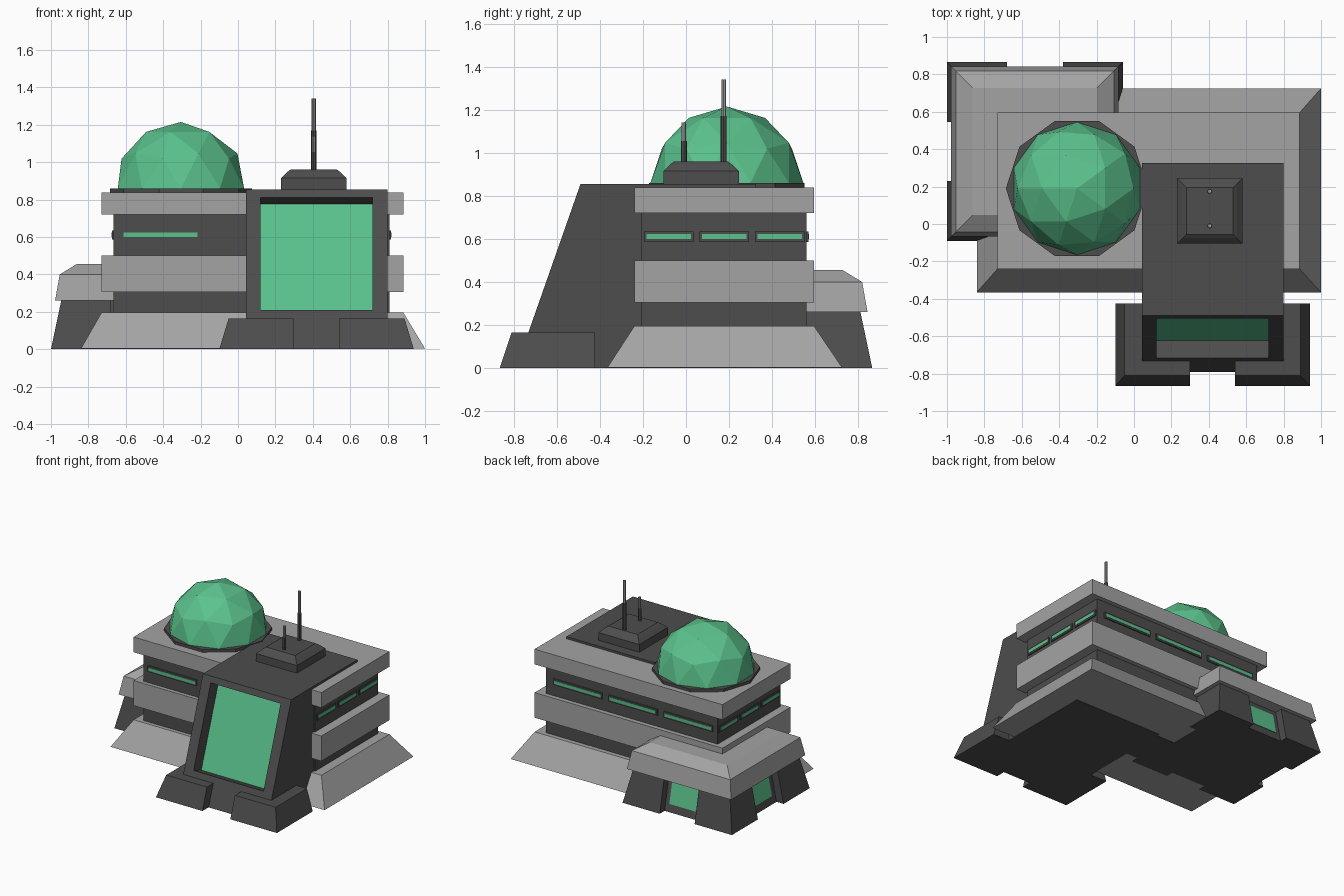
import bpy, bmesh, math
from mathutils import Vector

cube = bpy.data.objects.get("Cube")
if cube:
    bpy.data.objects.remove(cube, do_unlink=True)


def material(name, rgb):
    m = bpy.data.materials.new(name)
    m.use_nodes = True
    m.diffuse_color = (*rgb, 1)
    m.node_tree.nodes["Principled BSDF"].inputs["Base Color"].default_value = (*rgb, 1)
    return m


LIGHT = material("light_grey", (0.37, 0.37, 0.37))
DARK = material("dark_grey", (0.075, 0.075, 0.075))
GREEN = material("green_glass", (0.105, 0.54, 0.265))


def finish(name, bm, *mats):
    bmesh.ops.recalc_face_normals(bm, faces=bm.faces)
    mesh = bpy.data.meshes.new(name)
    bm.to_mesh(mesh)
    bm.free()
    for m in mats:
        mesh.materials.append(m)
    ob = bpy.data.objects.new(name, mesh)
    bpy.context.collection.objects.link(ob)
    return ob


def loft(name, levels, mat):
    """Stack of rectangles, each (x0, x1, y0, y1, z)."""
    bm = bmesh.new()
    rings = [[bm.verts.new(p) for p in ((a, c, z), (b, c, z), (b, d, z), (a, d, z))]
             for a, b, c, d, z in levels]
    bm.faces.new(rings[0])
    bm.faces.new(rings[-1])
    for lo, hi in zip(rings, rings[1:]):
        for i in range(4):
            j = (i + 1) % 4
            bm.faces.new((lo[i], lo[j], hi[j], hi[i]))
    return finish(name, bm, mat)


def box(name, x0, x1, y0, y1, z0, z1, mat):
    return loft(name, [(x0, x1, y0, y1, z0), (x0, x1, y0, y1, z1)], mat)


def inset(rect, d):
    a, b, c, e = rect
    return (a + d, b - d, c + d, e - d)


def rod(name, x, y, z0, z1, r, sides, mat, turn=0):
    bm = bmesh.new()
    bmesh.ops.create_cone(bm, cap_ends=True, segments=sides, radius1=r, radius2=r, depth=z1 - z0)
    ob = finish(name, bm, mat)
    ob.location = (x, y, (z0 + z1) / 2)
    ob.rotation_euler.z = turn
    return ob


# Main building: skirt, core and two bands
BAND = (-0.73, 0.885, -0.24, 0.595)
CORE = (-0.665, 0.81, -0.21, 0.56)
loft("base_skirt", [(-0.84, 1.0, -0.365, 0.725, 0.003), (*BAND, 0.195)], LIGHT)
box("underside_plate", -0.245, 0.325, -0.03, 0.3, 0, 0.004, DARK)
box("core", *CORE, 0.1, 0.8, DARK)
box("lower_band", *BAND, 0.305, 0.5, LIGHT)
box("upper_band", *BAND, 0.72, 0.838, LIGHT)

# Slot windows: framed slabs running through the core
for i in range(3):
    y = -0.195 + i * 0.2575
    x = -0.625 + i * 0.475
    back_only = CORE[2] if i == 0 else 0.2
    for part, out, m, mat in (("frame", 0.008, 0, DARK), ("glass", 0.011, 0.012, GREEN)):
        z0, z1 = 0.587 + m, 0.635 - m
        box(f"side_window_{part}", CORE[0] - out, CORE[1] + out, y + m, y + 0.23 - m, z0, z1, mat)
        box(f"long_window_{part}", x + m, x + 0.42 - m, back_only - out, CORE[3] + out, z0, z1, mat)

# Sloping tower with a recessed window in its front
bm = bmesh.new()
profile = ((-0.79, 0), (-0.49, 0.855), (0.325, 0.855), (0.325, 0))
sides = [[bm.verts.new((x, y, z)) for y, z in profile] for x in (0.042, 0.8)]
for s in sides:
    bm.faces.new(s)
for i in range(4):
    j = (i + 1) % 4
    f = bm.faces.new((sides[0][i], sides[0][j], sides[1][j], sides[1][i]))
    if i == 0:
        front = f
bmesh.ops.recalc_face_normals(bm, faces=bm.faces)
bmesh.ops.inset_individual(bm, faces=[front], thickness=0.05)
for v in front.verts:
    v.co.z = 0.21 if v.co.z < 0.4 else 0.81
    v.co.y = -0.79 + v.co.z * 0.3 / 0.855
    v.co.x = 0.12 if v.co.x < 0.4 else 0.72
front.normal_update()
push = front.normal.copy() * -0.1
res = bmesh.ops.extrude_discrete_faces(bm, faces=[front])
pane = res["faces"][0]
pane.material_index = 1
for v in pane.verts:
    v.co += push
finish("tower", bm, DARK, GREEN)

# Buttresses either side of the tower foot
loft("left_buttress", [(0.54, 0.94, -0.865, -0.425, 0), (0.54, 0.89, -0.81, -0.425, 0.165)], DARK)
loft("right_buttress", [(-0.1, 0.3, -0.865, -0.425, 0), (-0.05, 0.3, -0.81, -0.425, 0.165)], DARK)

# Roof vent and two antennas
VENT = (0.23, 0.58, -0.105, 0.245)
loft("roof_vent", [(*VENT, 0.85), (*VENT, 0.915), (*inset(VENT, 0.03), 0.945),
                   (*inset(VENT, 0.05), 0.96)], DARK)
for y, mid, top in ((0.175, 1.17, 1.34), (-0.01, 1.055, 1.14)):
    rod("antenna_base", 0.405, y, 0.95, mid, 0.014, 8, DARK)
    rod("antenna_tip", 0.405, y, mid, top, 0.011, 8, LIGHT)

# Faceted dome on its ring
DX, DY, DZ = -0.305, 0.19, 0.86
rod("dome_ring", DX, DY, 0.83, DZ, 0.38, 10, DARK, math.radians(18))
bm = bmesh.new()
bmesh.ops.create_icosphere(bm, subdivisions=2, radius=0.355)
bmesh.ops.delete(bm, geom=[v for v in bm.verts if v.co.z < -0.01], context="VERTS")
dome = finish("dome", bm, GREEN)
dome.location = (DX, DY, DZ)
dome.rotation_euler.z = math.pi

# Back wing: pillars, recessed walls with windows, bevelled roof
WING = (-1.0, -0.06, -0.09, 0.865)
H, LEAN, P = 0.26, 0.055, 0.32
for xa, xs in ((WING[0], 1), (WING[1], -1)):
    for ya, ys in ((WING[2], 1), (WING[3], -1)):
        def level(lean, z):
            xr = sorted((xa + xs * lean, xa + xs * P))
            yr = sorted((ya + ys * lean, ya + ys * P))
            return (*xr, *yr, z)
        loft("wing_pillar", [level(0, 0), level(LEAN, H)], DARK)


def wall(z, d):
    return inset(WING, d + LEAN * z / H)


loft("wing_wall", [(*wall(0, 0.06), 0), (*wall(H, 0.06), H)], DARK)
low, high = 0.06, 0.22
CX, CY, W = -0.53, 0.39, 0.115
loft("wing_long_windows", [(CX - W, CX + W, *wall(z, 0.055)[2:], z) for z in (low, high)], GREEN)
loft("wing_side_windows", [(*wall(z, 0.055)[:2], CY - W, CY + W, z) for z in (low, high)], GREEN)
ROOF = inset(WING, 0.022)
loft("wing_roof", [(*ROOF, H), (*inset(ROOF, 0.025), 0.4), (*inset(ROOF, 0.115), 0.455)], LIGHT)
